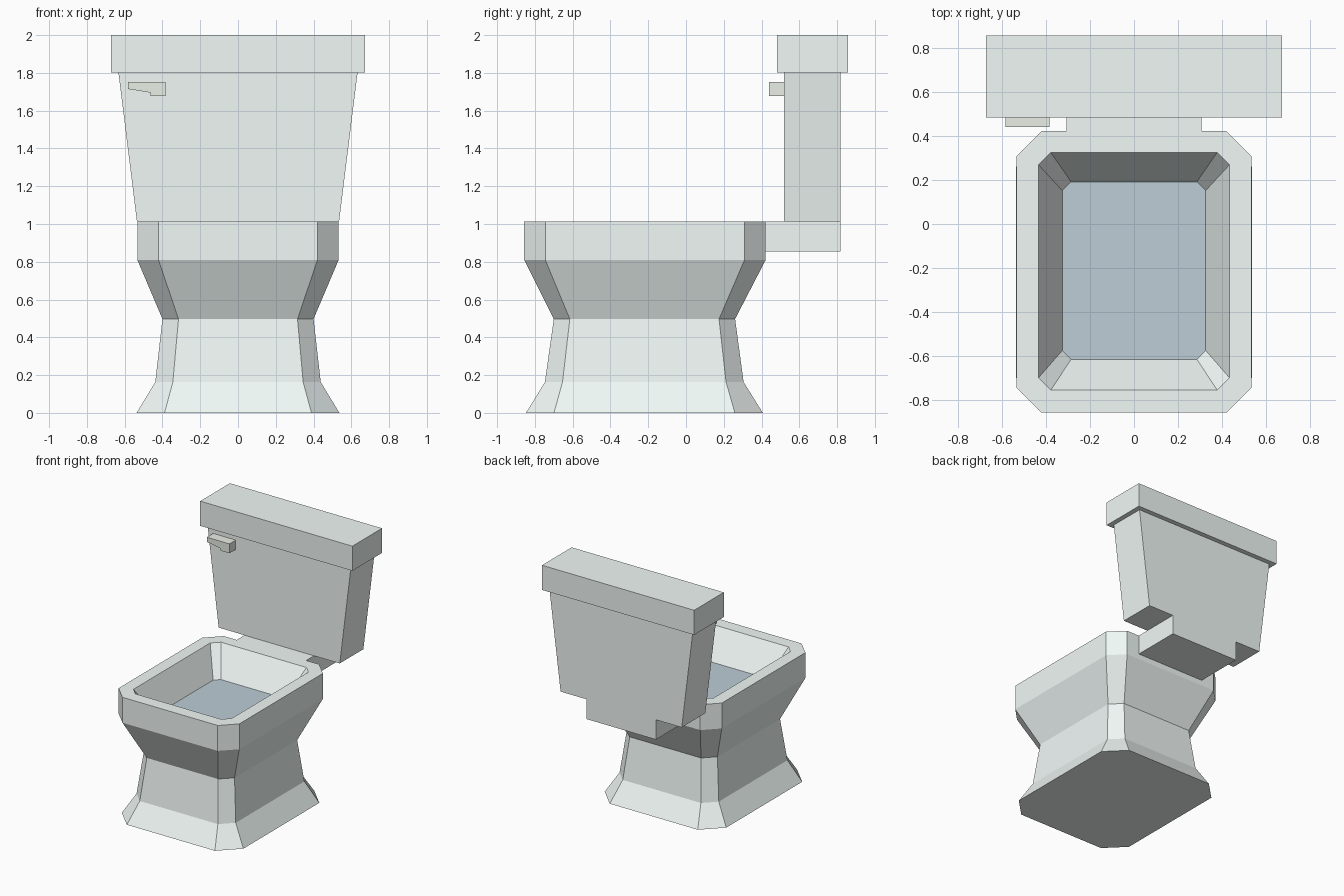
import bpy, bmesh

if "Cube" in bpy.data.objects:
    bpy.data.objects.remove(bpy.data.objects["Cube"])

CERAMIC = (0.88, 0.95, 0.93)
WATER = (0.51, 0.61, 0.67)
HANDLE = (0.81, 0.86, 0.79)


def new_object(name, bm, color):
    bmesh.ops.recalc_face_normals(bm, faces=bm.faces)
    mesh = bpy.data.meshes.new(name)
    bm.to_mesh(mesh)
    bm.free()
    obj = bpy.data.objects.new(name, mesh)
    bpy.context.collection.objects.link(obj)
    mat = bpy.data.materials.new(name + "_colour")
    mat.diffuse_color = (*color, 1)
    mat.use_nodes = True
    mat.node_tree.nodes["Principled BSDF"].inputs["Base Color"].default_value = mat.diffuse_color
    mesh.materials.append(mat)
    return obj


def octagon(hx, y0, y1, cut, z):
    """Rectangle with four clipped corners at height z."""
    return [(hx - cut, y0, z), (hx, y0 + cut, z), (hx, y1 - cut, z), (hx - cut, y1, z),
            (cut - hx, y1, z), (-hx, y1 - cut, z), (-hx, y0 + cut, z), (cut - hx, y0, z)]


def rect(hx, y0, y1, z):
    return [(-hx, y0, z), (hx, y0, z), (hx, y1, z), (-hx, y1, z)]


def loft(name, rings, cap_end=True, color=CERAMIC):
    """Skin a stack of closed rings, capped at the start and optionally the end."""
    bm = bmesh.new()
    loops = [[bm.verts.new(p) for p in ring] for ring in rings]
    for a, b in zip(loops, loops[1:]):
        n = len(a)
        for i in range(n):
            j = (i + 1) % n
            bm.faces.new((a[i], a[j], b[j], b[i]))
    bm.faces.new(loops[0])
    if cap_end:
        bm.faces.new(loops[-1])
    return new_object(name, bm, color)


# pedestal and bowl: outside from floor to rim, then down the inside
floor = octagon(0.326, -0.615, 0.192, 0.04, 0.79)
loft("bowl", [
    octagon(0.537, -0.847, 0.407, 0.148, 0),
    octagon(0.438, -0.747, 0.305, 0.093, 0.163),
    octagon(0.40, -0.70, 0.26, 0.085, 0.497),
    octagon(0.533, -0.857, 0.422, 0.112, 0.81),
    octagon(0.533, -0.857, 0.422, 0.112, 1.013),
    octagon(0.434, -0.755, 0.325, 0.056, 1.013),
    floor,
], cap_end=False)

# water surface closing the bowl
bm = bmesh.new()
bm.faces.new([bm.verts.new(p) for p in floor])
new_object("water", bm, WATER)

# ledge joining bowl and tank
loft("tank_ledge", [rect(0.307, 0.422, 0.818, 0.855), rect(0.307, 0.422, 0.818, 1.013)])

# tapered tank and its lid
loft("tank", [rect(0.535, 0.52, 0.818, 1.013), rect(0.633, 0.52, 0.818, 1.803)])
loft("tank_lid", [rect(0.672, 0.483, 0.857, 1.803), rect(0.672, 0.483, 0.857, 2.0)])

# flush handle: stepped profile extruded towards the tank
profile = [(-0.583, 1.752), (-0.583, 1.715), (-0.462, 1.695),
           (-0.462, 1.677), (-0.384, 1.677), (-0.384, 1.752)]
loft("flush_handle", [[(x, y, z) for x, z in profile] for y in (0.44, 0.52)], color=HANDLE)
